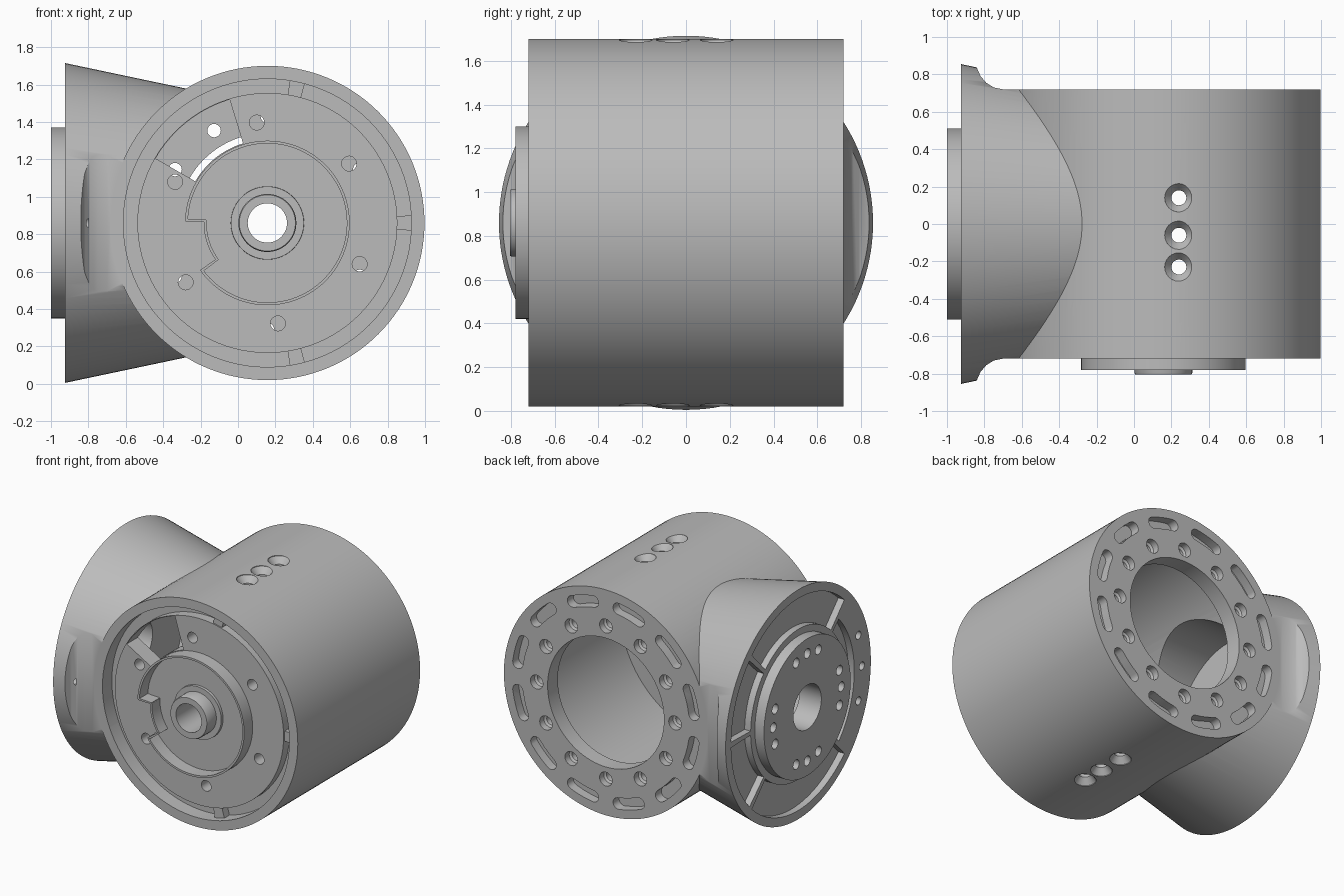
import bpy, bmesh
from math import cos, sin, radians, pi

if "Cube" in bpy.data.objects:
    bpy.data.objects.remove(bpy.data.objects["Cube"], do_unlink=True)

CX, CZ = 0.157, 0.86
grey = bpy.data.materials.new("grey metal")
grey.use_nodes = True
grey.diffuse_color = (0.5, 0.5, 0.5, 1)
grey.node_tree.nodes["Principled BSDF"].inputs["Base Color"].default_value = (0.5, 0.5, 0.5, 1)


# Frames: main barrel axis along y, side neck axis along x, screw axis along z
def barrel(u, v, w):
    return (CX + u, w, CZ + v)


def neck(u, v, w):
    return (w, u, CZ + v)


def upright(u, v, w):
    return (u, v, w)


def polar(r, deg):
    return (r * cos(radians(deg)), r * sin(radians(deg)))


def circle(n=96):
    return [polar(1, 360 * i / n) for i in range(n)]


def band(r0, r1, a0, a1, rounded=False):
    """Outline of a curved slot or ring sector."""
    n = max(2, int(abs(a1 - a0) / 4))
    steps = [a0 + (a1 - a0) * i / n for i in range(n + 1)]
    pts = [polar(r1, a) for a in steps]
    inner = [polar(r0, a) for a in reversed(steps)]

    def cap(a, turn):
        c, h = polar((r0 + r1) / 2, a), (r1 - r0) / 2
        return [(c[0] + p[0], c[1] + p[1]) for p in
                (polar(h, a + turn + 180 * k / 8) for k in range(1, 8))]
    if rounded:
        return pts + cap(a1, 0) + inner + cap(a0, 180)
    return pts + inner


def loft(bm, outline, sections, frame, centre=(0, 0)):
    """Closed solid from an outline scaled along (position, scale) sections."""
    rings = [[bm.verts.new(frame(centre[0] + u * s, centre[1] + v * s, w)) for u, v in outline]
             for w, s in sections]
    n = len(outline)
    for a, b in zip(rings, rings[1:]):
        for i in range(n):
            bm.faces.new((a[i], a[(i + 1) % n], b[(i + 1) % n], b[i]))
    bm.faces.new(rings[0])
    bm.faces.new(rings[-1])


def solid(name, *lofts):
    bm = bmesh.new()
    for args in lofts:
        loft(bm, *args)
    bmesh.ops.recalc_face_normals(bm, faces=bm.faces)
    mesh = bpy.data.meshes.new(name)
    bm.to_mesh(mesh)
    bm.free()
    mesh.materials.append(grey)
    ob = bpy.data.objects.new(name, mesh)
    bpy.context.collection.objects.link(ob)
    return ob


def combine(target, operation, *tools):
    bpy.context.view_layer.objects.active = target
    for tool in tools:
        mod = target.modifiers.new("shape", 'BOOLEAN')
        mod.operation, mod.solver, mod.object = operation, 'EXACT', tool
        bpy.ops.object.modifier_apply(modifier=mod.name)
        bpy.data.objects.remove(tool, do_unlink=True)


def prism(outline, w0, w1, frame):
    return (outline, [(w0, 1), (w1, 1)], frame)


def disc(r, w0, w1, frame, centre=(0, 0), n=96):
    return (circle(n), [(w0, r), (w1, r)], frame, centre)


# Conical side neck, trimmed front and back with a concave sweep
body = solid("housing", disc(0.84, -0.72, 0.72, barrel, n=128))
side_neck = solid("side_neck", (circle(128), [(-0.925, 0.855), (0, 0.66)], neck))
sweep = [(-0.95, 0.9), (-0.845, 0.9), (-0.84, 0.835), (-0.82, 0.79), (-0.79, 0.755),
         (-0.75, 0.73), (-0.7, 0.72), (0.1, 0.72)]
sweep += [(x, -y) for x, y in reversed(sweep)]
combine(side_neck, 'INTERSECT', solid("trim", prism(sweep, -0.2, 2, upright)))
mount = solid("mount_boss", disc(0.51, -1.0, -0.88, neck))
combine(body, 'UNION', side_neck, mount)

# Hollow inside, rear bore and neck passage
cavity = solid("cavity", (circle(), [(-0.9, 0.77), (0.6, 0.77), (0.6, 0.48), (0.9, 0.48)], barrel))
passage = solid("passage", disc(0.52, -0.82, -0.1, neck))
neck_bore = solid("neck_bore", disc(0.165, -1.1, -0.7, neck))
combine(body, 'DIFFERENCE', cavity, passage, neck_bore)

# Rear face: ring of counterbored holes and ring of rounded slots
rear = []
for k in range(12):
    a = 30 * k
    rear.append((circle(20), [(0.5, 0.036), (0.66, 0.036), (0.67, 0.052), (0.8, 0.052)],
                 barrel, polar(0.57, a)))
    rear.append(prism(band(0.69, 0.775, a + 8, a + 22, True), 0.65, 0.8, barrel))
combine(body, 'DIFFERENCE', solid("rear_cuts", *rear))

# Three countersunk screw holes on the top and bottom of the barrel
screws = []
for y in (0.14, -0.06, -0.23):
    for s in (1, -1):
        steps = [(0.7, 0.04), (0.79, 0.04), (0.835, 0.076), (0.95, 0.08)]
        screws.append((circle(24), [(CZ + s * w, r) for w, r in steps], upright, (0.24, y)))
combine(body, 'DIFFERENCE', solid("screw_cuts", *screws))

# Side flange: pockets between spokes, bolt groups and edge holes
flange = []
for a0, a1, r1 in ((45, 135, 0.79), (0, 45, 0.79), (-45, 0, 0.79), (-135, -45, 0.79), (135, 225, 0.66)):
    flange.append(prism(band(0.56, r1, a0 + 1.5, a1 - 1.5), -0.95, -0.875, neck))
for d in (-19, 0, 19):
    flange.append(disc(0.03, -0.96, -0.8, neck, polar(0.75, 180 + d), 16))
    for a in (0, 90, 180, 270):
        flange.append(disc(0.036, -1.05, -0.9, neck, polar(0.4, a + d), 16))
combine(body, 'DIFFERENCE', solid("flange_cuts", *flange))

# Recessed front cover with a lower outer ledge, spokes, and collared hub
cover = solid("front_cover", (circle(), [(-0.68, 0.695), (-0.61, 0.695), (-0.61, 0.775), (-0.55, 0.775)], barrel))
hub = solid("hub", (circle(64), [(-0.805, 0.15), (-0.795, 0.155), (-0.70, 0.155),
                                 (-0.70, 0.195), (-0.6, 0.2)], barrel))
spokes = solid("ledge_spokes", *[prism(band(0.68, 0.774, a - 3, a + 3), -0.67, -0.58, barrel)
                                 for a in (0, 78, -78)])
combine(cover, 'UNION', hub, spokes)
window = solid("window", prism(band(0.445, 0.69, 107, 150), -0.9, -0.4, barrel))
holes = [disc(0.04, -0.9, -0.4, barrel, polar(0.54, 36 + 60 * k), 20) for k in range(6)]
holes.append(disc(0.105, -0.9, -0.4, barrel, n=48))
combine(cover, 'DIFFERENCE', window, solid("cover_holes", *holes))

# Thin raised wall around the hub, stepping inward on one side
wall = solid("raised_wall", prism(band(0.425, 0.44, 216, 538), -0.78, -0.66, barrel))
step = solid("wall_step", prism(band(0.325, 0.34, 178, 216), -0.775, -0.66, barrel),)
ends = solid("wall_ends", *[prism(band(0.326, 0.439, a - 1, a + 1), -0.777, -0.66, barrel)
                            for a in (178, 216)])

for ob in (body, cover, wall, step, ends):
    bpy.ops.object.select_all(action='DESELECT')
    ob.select_set(True)
    bpy.context.view_layer.objects.active = ob
    bpy.ops.object.shade_smooth_by_angle(angle=pi / 6)
